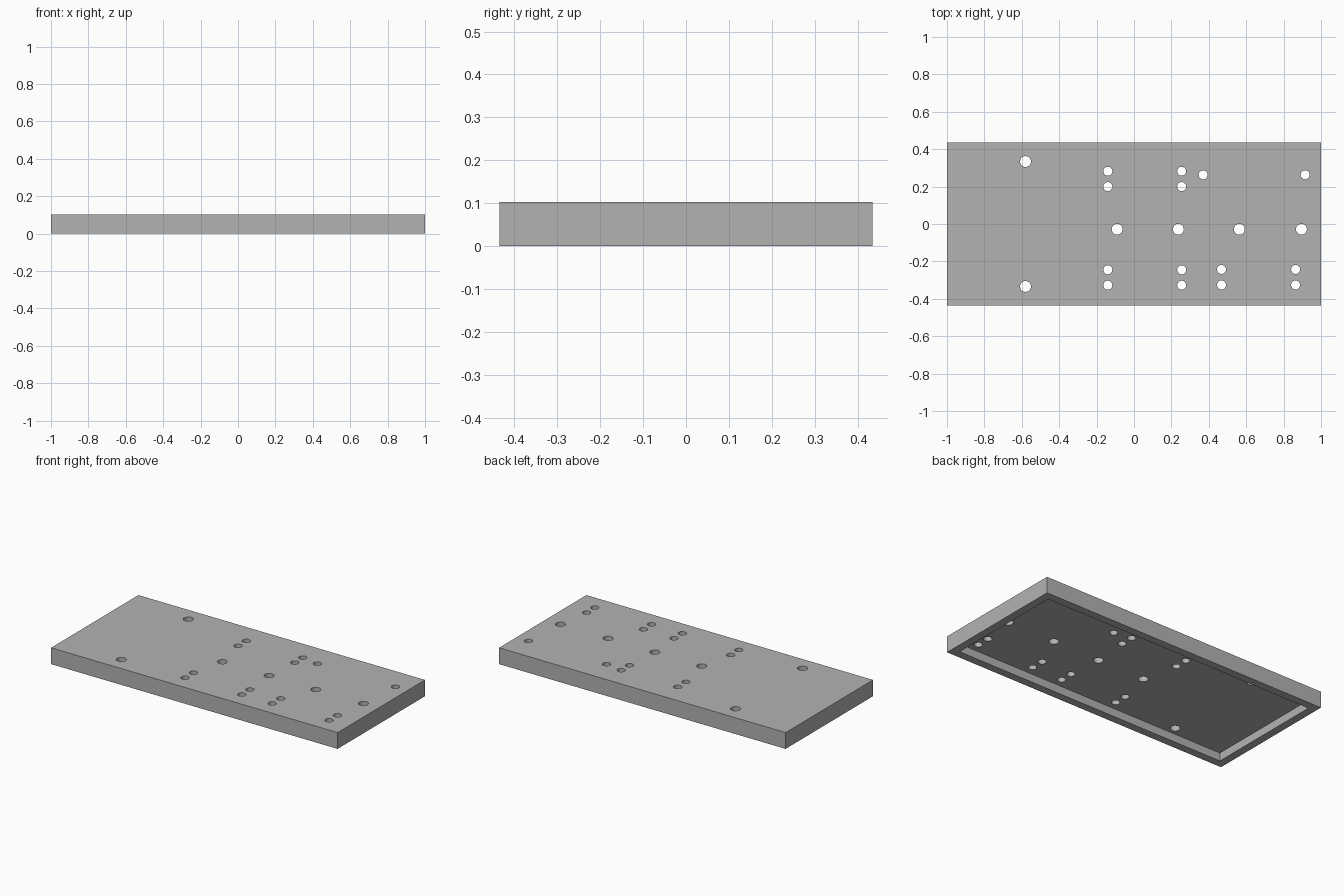
import bpy
import bmesh
from mathutils import Matrix, Vector

if "Cube" in bpy.data.objects:
    bpy.data.objects.remove(bpy.data.objects["Cube"], do_unlink=True)

LENGTH, WIDTH, HEIGHT = 2.0, 0.87, 0.103
WALL, CAVITY_DEPTH = 0.05, 0.051
SMALL, LARGE = 0.024, 0.029

grey = bpy.data.materials.new("plain_grey")
grey.use_nodes = True
colour = (0.45, 0.45, 0.45, 1)
grey.diffuse_color = colour
grey.node_tree.nodes["Principled BSDF"].inputs["Base Color"].default_value = colour


def new_object(name, bm):
    mesh = bpy.data.meshes.new(name)
    bm.to_mesh(mesh)
    bm.free()
    mesh.materials.append(grey)
    obj = bpy.data.objects.new(name, mesh)
    bpy.context.collection.objects.link(obj)
    return obj


def box(name, size, z_low, z_high):
    bm = bmesh.new()
    matrix = Matrix.Translation((0, 0, (z_low + z_high) / 2))
    matrix @= Matrix.Diagonal(Vector((size[0], size[1], z_high - z_low, 1)))
    bmesh.ops.create_cube(bm, size=1, matrix=matrix)
    return new_object(name, bm)


# Shallow tray, open underneath
plate = box("mounting_plate", (LENGTH, WIDTH), 0, HEIGHT)
cavity = box("cavity_cutter", (LENGTH - 2 * WALL, WIDTH - 2 * WALL), -0.1, CAVITY_DEPTH)

# Drilled holes: two by the plain end, a centre row, and pairs for fittings
holes = [(-0.58, y, LARGE) for y in (0.334, -0.334)]
holes += [(x, -0.028, LARGE) for x in (-0.09, 0.237, 0.563, 0.895)]
holes += [(x, y, SMALL) for x in (-0.14, 0.255) for y in (0.282, 0.2, -0.245, -0.327)]
holes += [(x, 0.263, SMALL) for x in (0.37, 0.915)]
holes += [(x, y, SMALL) for x in (0.468, 0.864) for y in (-0.243, -0.326)]

bm = bmesh.new()
for x, y, radius in holes:
    bmesh.ops.create_cone(bm, cap_ends=True, segments=32, radius1=radius, radius2=radius,
                          depth=0.4, matrix=Matrix.Translation((x, y, HEIGHT / 2)))
drill = new_object("hole_cutter", bm)

# Cut the cavity, then the holes, and keep only the finished plate
for cutter in (cavity, drill):
    cutter.hide_render = True
    mod = plate.modifiers.new(cutter.name, "BOOLEAN")
    mod.operation = "DIFFERENCE"
    mod.solver = "EXACT"
    mod.object = cutter

depsgraph = bpy.context.evaluated_depsgraph_get()
finished = bpy.data.meshes.new_from_object(plate.evaluated_get(depsgraph))
plate.modifiers.clear()
plate.data = finished
for cutter in (cavity, drill):
    bpy.data.objects.remove(cutter, do_unlink=True)

# Smooth hole walls, sharp edges everywhere else
bpy.ops.object.select_all(action="DESELECT")
plate.select_set(True)
bpy.context.view_layer.objects.active = plate
bpy.ops.object.shade_smooth_by_angle()
